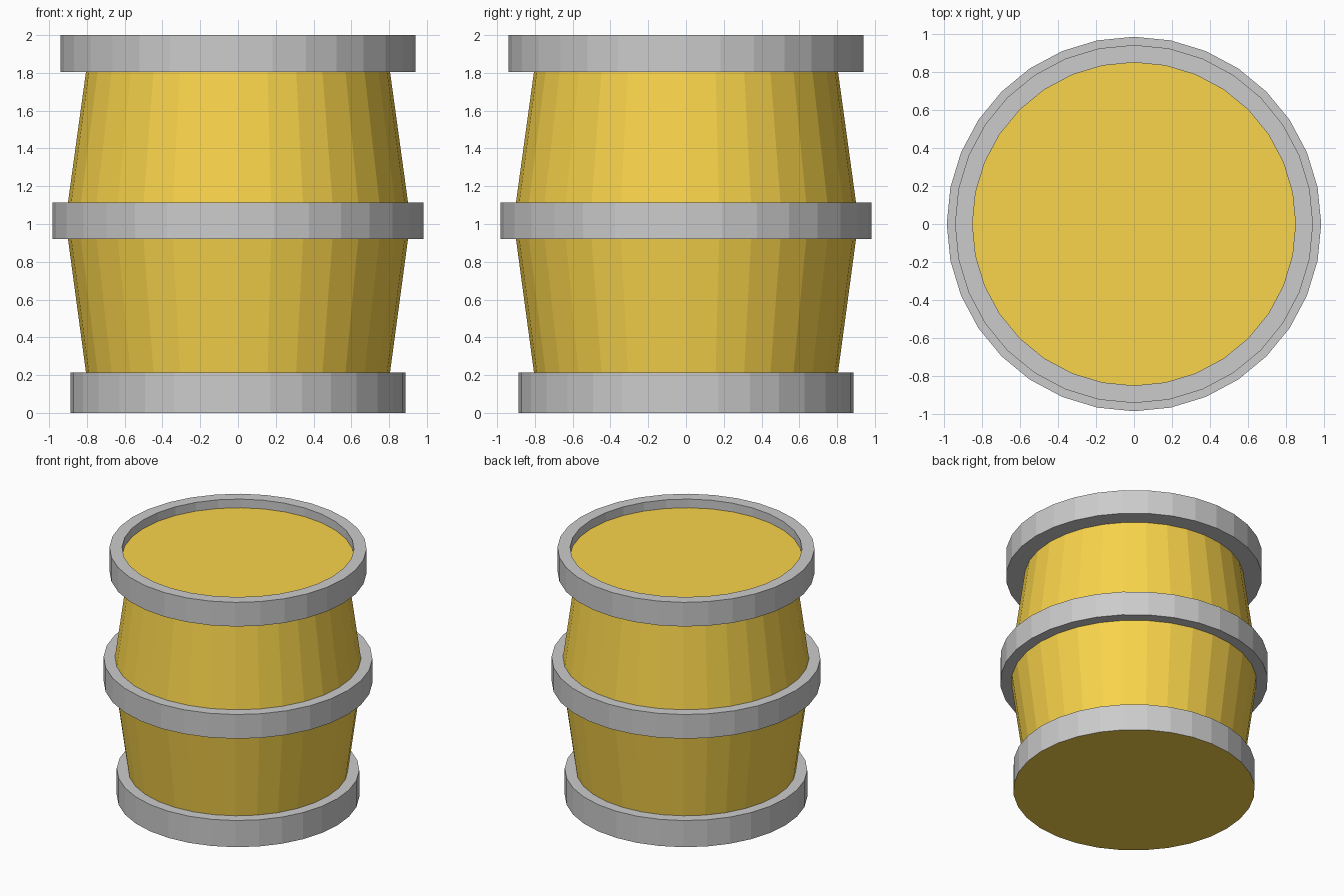
import bpy, bmesh
from math import cos, sin, tau

if "Cube" in bpy.data.objects:
    bpy.data.objects.remove(bpy.data.objects["Cube"])

SIDES = 32

wood = bpy.data.materials.new("orange_wood")
wood.diffuse_color = (0.95, 0.66, 0.07, 1)
wood.use_nodes = True
wood.node_tree.nodes["Principled BSDF"].inputs["Base Color"].default_value = wood.diffuse_color


def lathe(name, profile, mat=None, cap_bottom=False, cap_top=False):
    """Revolve an (r, z) profile, listed bottom to top along the outside."""
    bm = bmesh.new()
    rings = [[bm.verts.new((r * cos(tau * i / SIDES), r * sin(tau * i / SIDES), z))
              for i in range(SIDES)] for r, z in profile]
    for a, b in zip(rings, rings[1:]):
        for i in range(SIDES):
            j = (i + 1) % SIDES
            bm.faces.new((a[i], a[j], b[j], b[i]))
    if cap_bottom:
        bm.faces.new(rings[0][::-1])
    if cap_top:
        bm.faces.new(rings[-1])
    mesh = bpy.data.meshes.new(name)
    bm.to_mesh(mesh)
    bm.free()
    obj = bpy.data.objects.new(name, mesh)
    bpy.context.collection.objects.link(obj)
    if mat:
        mesh.materials.append(mat)
    return obj


# Wooden base disc, staves and recessed lid
lathe("barrel_base", [(0.887, 0.0)], wood, cap_bottom=True)
lathe("lower_staves", [(0.805, 0.215), (0.9, 0.92)], wood)
lathe("upper_staves", [(0.9, 1.115), (0.805, 1.805)], wood)
lathe("barrel_lid", [(0.848, 1.93)], wood, cap_top=True)

# Metal hoops
lathe("bottom_hoop", [(0.887, 0.0), (0.887, 0.215), (0.805, 0.215)])
lathe("middle_hoop", [(0.9, 0.92), (0.983, 0.92), (0.983, 1.115), (0.9, 1.115)])
lathe("top_hoop", [(0.805, 1.805), (0.94, 1.805), (0.94, 2.0),
                   (0.848, 2.0), (0.848, 1.93)])
